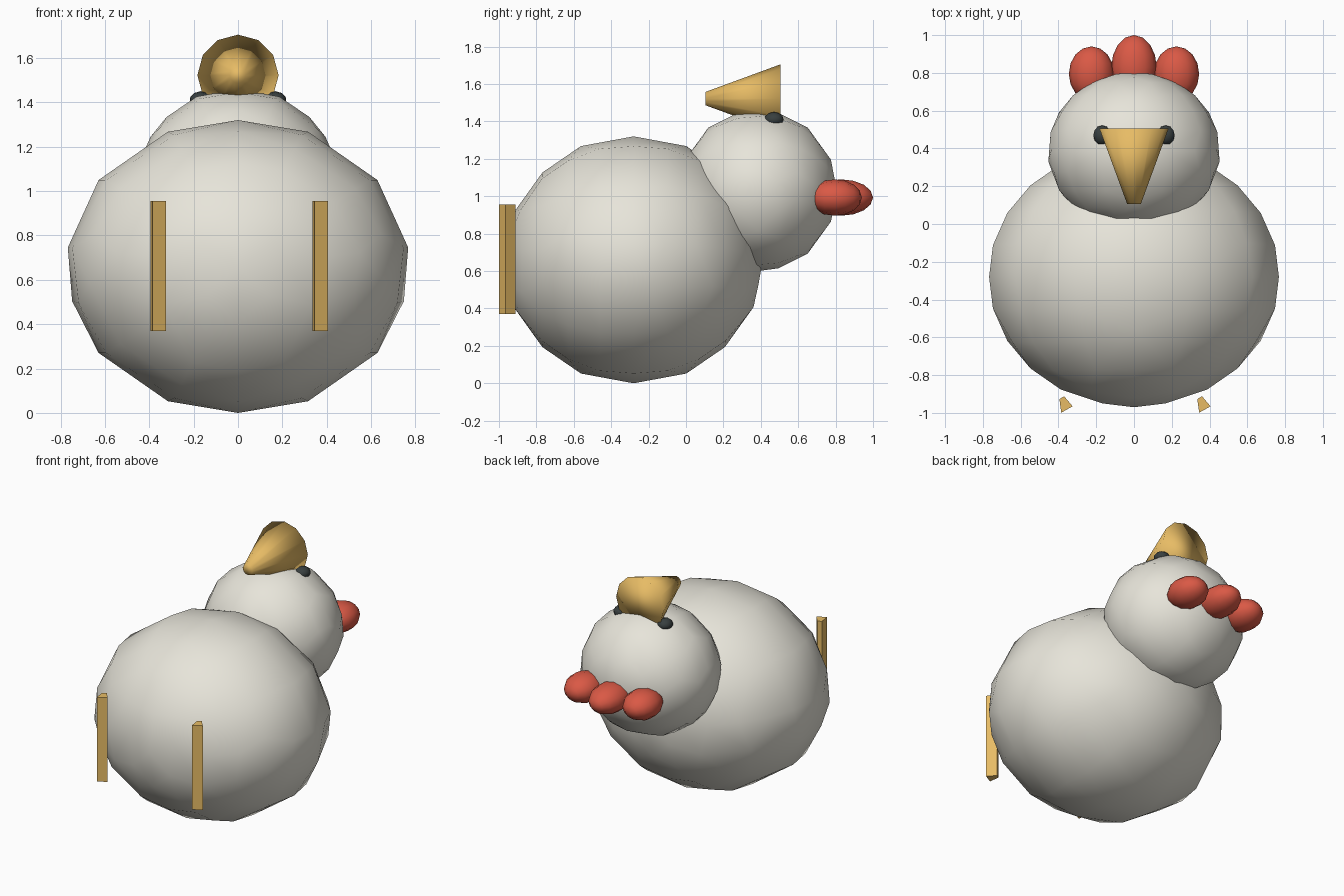
import bpy, bmesh, math
from mathutils import Matrix

if "Cube" in bpy.data.objects:
    bpy.data.objects.remove(bpy.data.objects["Cube"])


def material(name, rgb):
    m = bpy.data.materials.new(name)
    m.diffuse_color = (*rgb, 1)
    m.use_nodes = True
    m.node_tree.nodes["Principled BSDF"].inputs["Base Color"].default_value = m.diffuse_color
    return m


WHITE = material("feather_white", (0.80, 0.78, 0.70))
RED = material("comb_red", (0.70, 0.10, 0.06))
GOLD = material("beak_gold", (0.80, 0.50, 0.13))
DARK = material("eye_dark", (0.04, 0.05, 0.05))


def finish(name, bm, mat, smooth=True):
    bmesh.ops.recalc_face_normals(bm, faces=bm.faces)
    me = bpy.data.meshes.new(name)
    bm.to_mesh(me)
    bm.free()
    for p in me.polygons:
        p.use_smooth = smooth
    me.materials.append(mat)
    ob = bpy.data.objects.new(name, me)
    bpy.context.collection.objects.link(ob)
    return ob


# ellipsoid with its poles along y
def ellipsoid(name, centre, radii, mat, segs=24, rings=12, ratio=1.0):
    bm = bmesh.new()
    m = (Matrix.Translation(centre) @ Matrix.Diagonal((*radii, 1))
         @ Matrix.Rotation(math.pi / 2, 4, 'X'))
    bmesh.ops.create_uvsphere(bm, u_segments=segs, v_segments=rings,
                              radius=1, matrix=m)
    ob = finish(name, bm, mat)
    if ratio < 1:
        d = ob.modifiers.new("low_poly", 'DECIMATE')
        d.ratio = ratio
        d.use_symmetry = True
        d.symmetry_axis = 'X'
    return ob


# body and head
ellipsoid("body", (0, -0.28, 0.66), (0.77, 0.69, 0.66), WHITE, ratio=0.45)
ellipsoid("head", (0, 0.385, 1.03), (0.455, 0.42, 0.43), WHITE, ratio=0.5)

# comb lobes
ellipsoid("comb_middle", (0, 0.83, 0.993), (0.12, 0.17, 0.097), RED, 12, 8)
for side, s in (("left", -1), ("right", 1)):
    ellipsoid("comb_" + side, (s * 0.225, 0.795, 0.993),
              (0.12, 0.145, 0.097), RED, 12, 8)
    # eyes
    ellipsoid("eye_" + side, (s * 0.168, 0.47, 1.41),
              (0.05, 0.052, 0.04), DARK, 10, 6)

# beak: a truncated cone along y, wide end towards the comb
bm = bmesh.new()
bmesh.ops.create_cone(
    bm, cap_ends=True, segments=12, radius1=0.183, radius2=0.036, depth=0.4,
    matrix=Matrix.Translation((0, 0.305, 1.522)) @ Matrix.Rotation(math.pi / 2, 4, 'X'))
finish("beak", bm, GOLD)

# feet: thin four-sided upright bars
PROFILE = [(-0.03, 0.03), (-0.005, 0.045), (0.04, -0.008), (-0.02, -0.042)]
for side, x in (("left", -0.365), ("right", 0.365)):
    bm = bmesh.new()
    f = bm.faces.new([bm.verts.new((x + px, -0.957 + py, 0.37))
                      for px, py in PROFILE])
    ext = bmesh.ops.extrude_face_region(bm, geom=[f])
    bmesh.ops.translate(bm, vec=(0, 0, 0.585), verts=[
        v for v in ext["geom"] if isinstance(v, bmesh.types.BMVert)])
    finish("foot_" + side, bm, GOLD, smooth=False)
